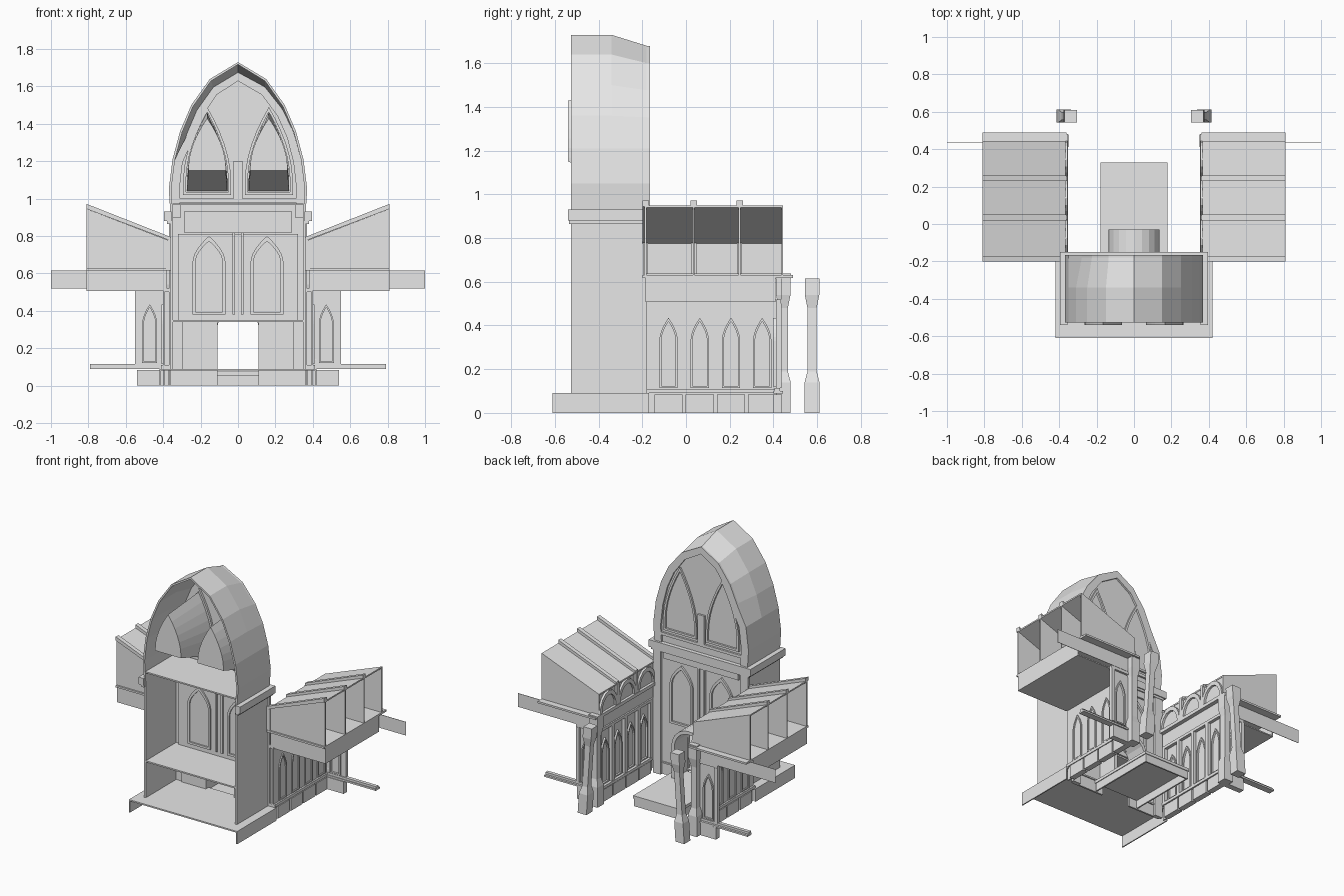
import bpy, bmesh, math

cube = bpy.data.objects.get("Cube")
if cube:
    bpy.data.objects.remove(cube, do_unlink=True)

stone = bpy.data.materials.new("pale grey stone")
stone.use_nodes = True
stone.diffuse_color = (0.8, 0.8, 0.8, 1)
stone.node_tree.nodes["Principled BSDF"].inputs["Base Color"].default_value = (0.8, 0.8, 0.8, 1)


def finish(name, bm, mirror):
    bmesh.ops.recalc_face_normals(bm, faces=bm.faces)
    mesh = bpy.data.meshes.new(name)
    bm.to_mesh(mesh)
    bm.free()
    mesh.materials.append(stone)
    ob = bpy.data.objects.new(name, mesh)
    bpy.context.collection.objects.link(ob)
    if mirror:
        ob.modifiers.new("mirror", 'MIRROR')


def loft(name, rings, mirror=False, caps=True):
    """Skin a list of equally long 3D point rings."""
    bm = bmesh.new()
    rows = [[bm.verts.new(p) for p in r] for r in rings]
    n = len(rows[0])
    for a, b in zip(rows, rows[1:]):
        for i in range(n):
            j = (i + 1) % n
            bm.faces.new((a[i], a[j], b[j], b[i]))
    if caps:
        bm.faces.new(rows[0])
        bm.faces.new(rows[-1])
    finish(name, bm, mirror)


def put(axis, p, d):
    return (p[0], d, p[1]) if axis == 'y' else (d, p[0], p[1])


def prism(name, pts, d0, d1, axis='y', mirror=False):
    loft(name, [[put(axis, p, d) for p in pts] for d in (d0, d1)], mirror)


def box(name, x, y, z, mirror=False):
    pts = [(x[0], z[0]), (x[1], z[0]), (x[1], z[1]), (x[0], z[1])]
    prism(name, pts, y[0], y[1], 'y', mirror)


def frame(name, outer, inner, d0, d1, axis='y', mirror=False, closed=True):
    """Raised moulding between two matching outlines."""
    rings = [[put(axis, o, d0), put(axis, o, d1), put(axis, i, d1), put(axis, i, d0)]
             for o, i in zip(outer, inner)]
    if closed:
        rings.append(rings[0])
    loft(name, rings, mirror, caps=not closed)


def lancet(c, hw, z0, spring, top, n=6):
    """Pointed arch outline with a flat sill."""
    right = [(c + hw * (1 - (k / n) ** 1.8), spring + (top - spring) * k / n) for k in range(n)]
    left = [(2 * c - u, v) for u, v in reversed(right)]
    return [(c + hw, z0)] + right + [(c, top)] + left + [(c - hw, z0)]


def window(name, c, hw, z0, spring, top, d0, d1, axis='y', rim=0.015):
    frame(name, lancet(c, hw, z0, spring, top),
          lancet(c, hw - rim, z0 + rim, spring, top - 1.8 * rim), d0, d1, axis, True)


# Tower vault: pointed profile, with a sagging, dented rear edge
half = [(0.36, 0.09), (0.36, 0.9), (0.37, 1.05), (0.35, 1.21), (0.31, 1.36),
        (0.25, 1.5), (0.15, 1.64)]
profile = half + [(0, 1.73)] + [(-u, v) for u, v in reversed(half)]


def sag(pts, amount):
    out = []
    for u, v in pts:
        droop = amount * max(0, (v - 1.3) / 0.43)
        dent = 0.9 if u < 0 and v > 1.3 and amount else 1
        out.append((u * dent, v - droop))
    return out


def inset(pts, t):
    return [(u * (1 - t / 0.36), v if v < 1 else 1 + (v - 1) * (1 - t / 0.73)) for u, v in pts]


def shell_ring(y, drop):
    p = sag(profile, drop)
    return [(u, y, v) for u, v in p] + [(u, y, v) for u, v in reversed(inset(p, 0.013))]


loft("tower_shell", [shell_ring(-0.527, 0), shell_ring(-0.34, 0), shell_ring(-0.18, 0.05)])

# Facade wall, split around the doorway
rear = sag(profile, 0.05)
prism("facade_upper_wall", [(0.36, 0.35)] + rear[1:-1] + [(-0.36, 0.35)], -0.19, -0.178)
box("facade_door_side", (0.11, 0.36), (-0.19, -0.178), (0.0, 0.35), True)
for y0, y1 in ((-0.178, -0.165), (-0.203, -0.19)):
    frame("facade_arch_rim", rear[1:-1], inset(rear[1:-1], 0.055), y0, y1, closed=False)
box("facade_arch_sill", (-0.31, 0.31), (-0.2, -0.165), (0.98, 1.0))
box("facade_pilaster", (0.31, 0.37), (-0.18, -0.16), (0.0, 0.87), True)
box("facade_frieze", (-0.29, 0.29), (-0.2, -0.165), (0.82, 0.93))
box("inner_wall_panel", (-0.32, 0.32), (-0.205, -0.19), (0.35, 0.81))
box("inner_door_panel", (0.11, 0.30), (-0.2, -0.19), (0.08, 0.35), True)

# Tall facade windows with deep pockets
for y0, y1 in ((-0.18, -0.165), (-0.205, -0.19)):
    window("upper_window_frame", 0.165, 0.128, 1.02, 1.1, 1.49, y0, y1)
pocket = lancet(0.165, 0.108, 1.04, 1.1, 1.46)
front_pane = lancet(0.165, 0.1, 1.15, 1.17, 1.43)
loft("upper_window_pocket", [[(u, -0.19, v) for u, v in pocket],
                             [(u, -0.54, v) for u, v in front_pane]], True)
box("upper_mullion", (-0.025, 0.025), (-0.2, -0.165), (1.0, 1.2))

# Middle windows and central strips
for y0, y1 in ((-0.18, -0.165), (-0.215, -0.205)):
    window("middle_window_frame", 0.155, 0.088, 0.38, 0.66, 0.8, y0, y1)
    box("central_strip", (0.015, 0.03), (y0, y1), (0.38, 0.82), True)

# Cornice around the tower
box("side_cornice", (0.355, 0.395), (-0.54, -0.165), (0.88, 0.93), True)
box("side_cornice_lower", (0.355, 0.38), (-0.535, -0.165), (0.865, 0.88), True)
box("rear_cornice", (-0.395, 0.395), (-0.19, -0.15), (0.88, 0.93))
box("rear_cornice_lower", (-0.38, 0.38), (-0.19, -0.157), (0.865, 0.88))

# Floors, base skirt and entrance platform
box("upper_floor", (-0.35, 0.35), (-0.527, -0.19), (0.965, 0.975))
box("middle_floor", (-0.35, 0.35), (-0.527, -0.19), (0.34, 0.35))
box("ground_floor", (-0.42, 0.42), (-0.61, -0.17), (0.08, 0.09))
box("base_skirt", (0.412, 0.42), (-0.61, -0.17), (0, 0.08), True)
box("entrance_slab", (-0.18, 0.18), (-0.17, 0.33), (0.055, 0.075))
box("entrance_side_skirt", (0.165, 0.175), (-0.17, 0.325), (0, 0.055), True)
box("entrance_end_skirt", (-0.175, 0.175), (0.315, 0.325), (0, 0.055))


# Barrel hood over the door
def hood(r):
    arc = [(r * math.cos(k * math.pi / 10), 0.3 + r * math.sin(k * math.pi / 10)) for k in range(11)]
    return [(r, 0.07)] + arc + [(-r, 0.07)]


frame("door_hood", hood(0.135), hood(0.112), -0.18, -0.03, closed=False)

# Wing side wall: plinths, windows and pilasters
box("wing_wall", (0.392, 0.4), (-0.18, 0.42), (0, 0.52), True)
box("wing_fascia", (0.38, 0.408), (-0.18, 0.41), (0.51, 0.62), True)
box("wing_fascia_moulding", (0.37, 0.395), (-0.18, 0.43), (0.5, 0.52), True)
box("wing_skirting", (0.368, 0.412), (-0.18, 0.42), (0.09, 0.11), True)
for k in range(4):
    y = -0.08 + 0.143 * k
    box("wing_plinth", (0.372, 0.412), (y - 0.065, y + 0.065), (0, 0.085), True)
    for d0, d1 in ((0.38, 0.392), (0.4, 0.408)):
        window("wing_window_frame", y, 0.042, 0.115, 0.33, 0.435, d0, d1, 'x', 0.009)
for k in range(5):
    y = -0.151 + 0.143 * k
    box("wing_pilaster", (0.37, 0.392), (y - 0.014, y + 0.014), (0.11, 0.5), True)

# Return wall at the wing's end, with overlong trim strips
box("return_wall", (0.4, 0.55), (0.412, 0.42), (0.09, 0.52), True)
box("return_plinth", (0.41, 0.54), (0.4, 0.44), (0, 0.085), True)
box("return_skirting", (0.41, 0.79), (0.4, 0.445), (0.088, 0.1), True)
box("return_skirting_top", (0.41, 0.79), (0.405, 0.43), (0.1, 0.115), True)
box("return_fascia", (0.4, 1.0), (0.434, 0.437), (0.52, 0.615), True)
box("return_moulding", (0.4, 0.55), (0.42, 0.435), (0.5, 0.52), True)
box("return_pilaster", (0.525, 0.55), (0.42, 0.437), (0.115, 0.5), True)
for y0, y1 in ((0.42, 0.432), (0.398, 0.412)):
    window("return_window_frame", 0.472, 0.04, 0.12, 0.33, 0.435, y0, y1, 'y', 0.009)

# Wing gallery: boxed floor, lean-to roof, ribs and lunettes
box("gallery_floor", (0.36, 0.81), (-0.2, 0.49), (0.617, 0.63), True)
box("gallery_soffit", (0.408, 0.81), (-0.185, 0.41), (0.507, 0.515), True)
box("gallery_outer_fascia", (0.802, 0.81), (-0.185, 0.41), (0.515, 0.617), True)
box("gallery_front_fascia", (0.408, 0.802), (-0.185, -0.177), (0.515, 0.617), True)
box("gallery_cornice", (0.352, 0.42), (-0.18, 0.48), (0.615, 0.638), True)
box("gallery_inner_wall", (0.37, 0.378), (-0.18, 0.445), (0.63, 0.78), True)
prism("gallery_roof", [(0.365, 0.77), (0.81, 0.94), (0.81, 0.95), (0.365, 0.78)], -0.18, 0.445, 'y', True)
panel = [(0.365, 0.62), (0.81, 0.62), (0.81, 0.945), (0.365, 0.775)]
cap = [(0.36, 0.775), (0.81, 0.945), (0.81, 0.972), (0.36, 0.795)]
for y in (-0.185, 0.035, 0.245):
    prism("gallery_rib_panel", panel, y - 0.004, y + 0.004, 'y', True)
    prism("gallery_rib_cap", cap, y - 0.015, y + 0.015, 'y', True)
    box("gallery_post", (0.355, 0.385), (y - 0.012, y + 0.012), (0.63, 0.78), True)
prism("gallery_end_wall", panel, 0.437, 0.445, 'y', True)


def lunette(c, r):
    return [(c + r * math.cos(k * math.pi / 8), 0.638 + 1.35 * r * math.sin(k * math.pi / 8)) for k in range(9)]


for y in (-0.075, 0.14, 0.345):
    frame("lunette_arch", lunette(y, 0.1), lunette(y, 0.078), 0.355, 0.372, 'x', True, False)


# Flared columns: one at each corner, one free-standing and leaning
def column(name, x_base, x_top, y):
    rings = []
    for z, s in ((0, 0.034), (0.14, 0.034), (0.19, 0.021), (0.48, 0.021), (0.54, 0.033), (0.615, 0.033)):
        x = x_base + (x_top - x_base) * z / 0.615
        rings.append([(x + a * s, y + b * s, z) for a, b in ((-1, -1), (1, -1), (1, 1), (-1, 1))])
    loft(name, rings, True)


column("corner_column", 0.385, 0.385, 0.445)
column("leaning_column", 0.38, 0.338, 0.577)
